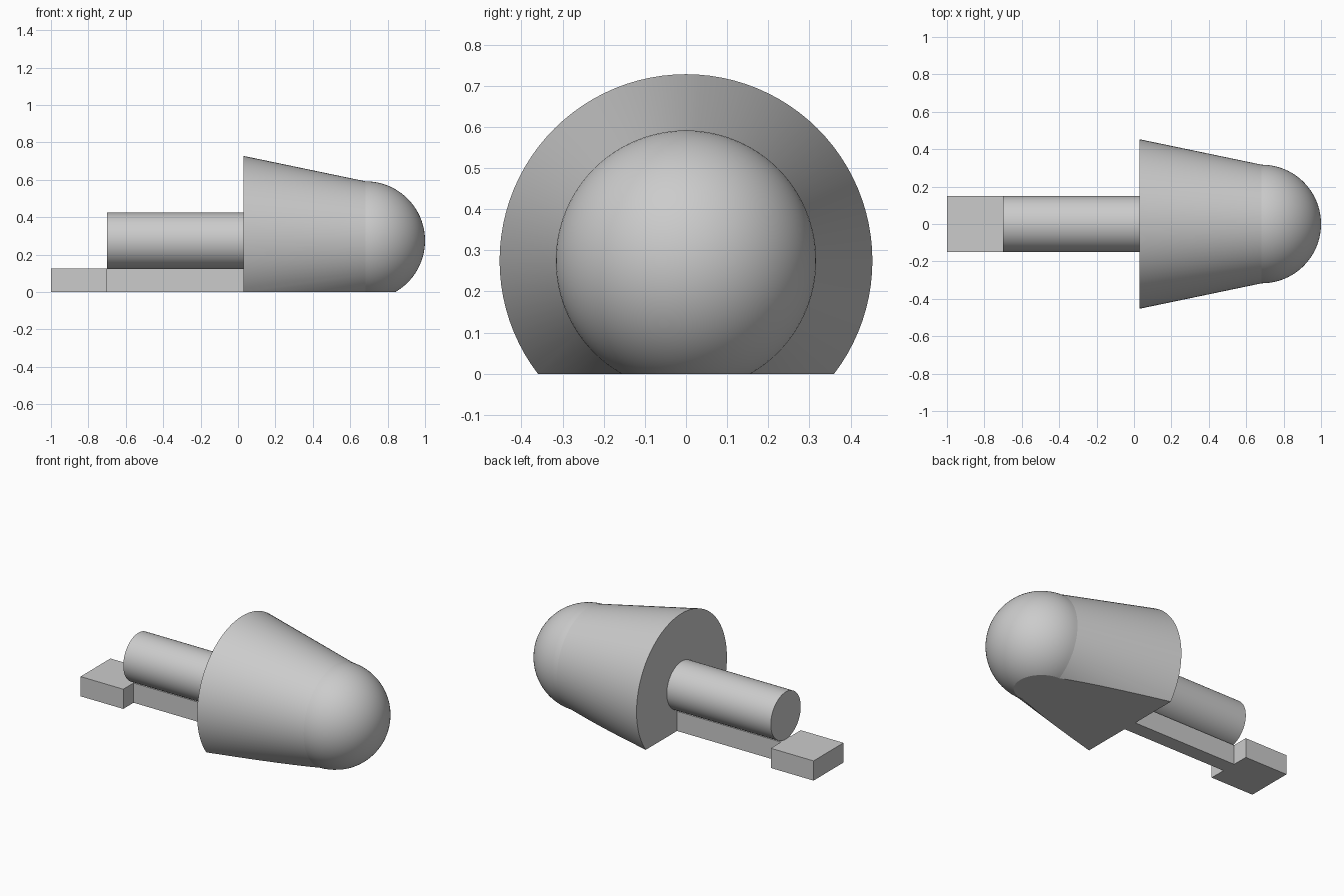
import bpy
import bmesh
from math import sin, cos, pi, radians
from mathutils import Vector

default = bpy.data.objects.get("Cube")
if default:
    bpy.data.objects.remove(default, do_unlink=True)

AXIS_Z = 0.275
SHAFT_R = 0.15
NOSE_R = 0.317
NOSE_X = 1 - NOSE_R
CONE_X = 0.03

grey = bpy.data.materials.new("plain grey")
grey.use_nodes = True
grey.diffuse_color = (0.6, 0.6, 0.6, 1)
grey.node_tree.nodes["Principled BSDF"].inputs["Base Color"].default_value = (0.6, 0.6, 0.6, 1)


def finish(name, bm, smooth=False):
    bmesh.ops.recalc_face_normals(bm, faces=bm.faces)
    mesh = bpy.data.meshes.new(name)
    bm.to_mesh(mesh)
    bm.free()
    mesh.materials.append(grey)
    obj = bpy.data.objects.new(name, mesh)
    bpy.context.collection.objects.link(obj)
    if smooth:
        bpy.ops.object.select_all(action="DESELECT")
        obj.select_set(True)
        bpy.context.view_layer.objects.active = obj
        bpy.ops.object.shade_smooth_by_angle(angle=radians(9))
    return obj


def revolved(name, profile, flat_base=False):
    """Spin (x, radius) points around the long axis."""
    bm = bmesh.new()
    verts = [bm.verts.new((x, 0, AXIS_Z + r)) for x, r in profile]
    edges = [bm.edges.new(pair) for pair in zip(verts, verts[1:])]
    bmesh.ops.spin(bm, geom=verts + edges, cent=(0, 0, AXIS_Z), axis=(1, 0, 0),
                   angle=2 * pi, steps=96)
    bmesh.ops.remove_doubles(bm, verts=bm.verts, dist=0.0001)
    if flat_base:
        # slice off everything below the ground and close the cut
        bmesh.ops.bisect_plane(bm, geom=bm.verts[:] + bm.edges[:] + bm.faces[:],
                               plane_co=Vector((0, 0, 0)), plane_no=Vector((0, 0, 1)),
                               clear_inner=True)
        bmesh.ops.holes_fill(bm, edges=[e for e in bm.edges if e.is_boundary], sides=0)
    return finish(name, bm, smooth=True)


def box(name, x0, x1, half_width, height):
    bm = bmesh.new()
    bmesh.ops.create_cube(bm, size=1)
    for v in bm.verts:
        v.co = ((x0 + x1) / 2 + v.co.x * (x1 - x0),
                v.co.y * 2 * half_width, (v.co.z + 0.5) * height)
    return finish(name, bm)


# Tapered body with a rounded nose, flat underneath
dome = [(NOSE_X + NOSE_R * sin(a), NOSE_R * cos(a))
        for a in (i * pi / 48 for i in range(24))]
revolved("tapered_head", [(CONE_X, 0), (CONE_X, 0.453)] + dome + [(1, 0)], flat_base=True)

# Round shaft behind the head
revolved("shaft", [(-0.7, 0), (-0.7, SHAFT_R), (CONE_X, SHAFT_R), (CONE_X, 0)])

# Narrow rail under the shaft, and the end block
rail_top = AXIS_Z - SHAFT_R
box("support_rail", -0.7, CONE_X, 0.047, rail_top)
box("end_block", -1, -0.7, SHAFT_R, rail_top)
